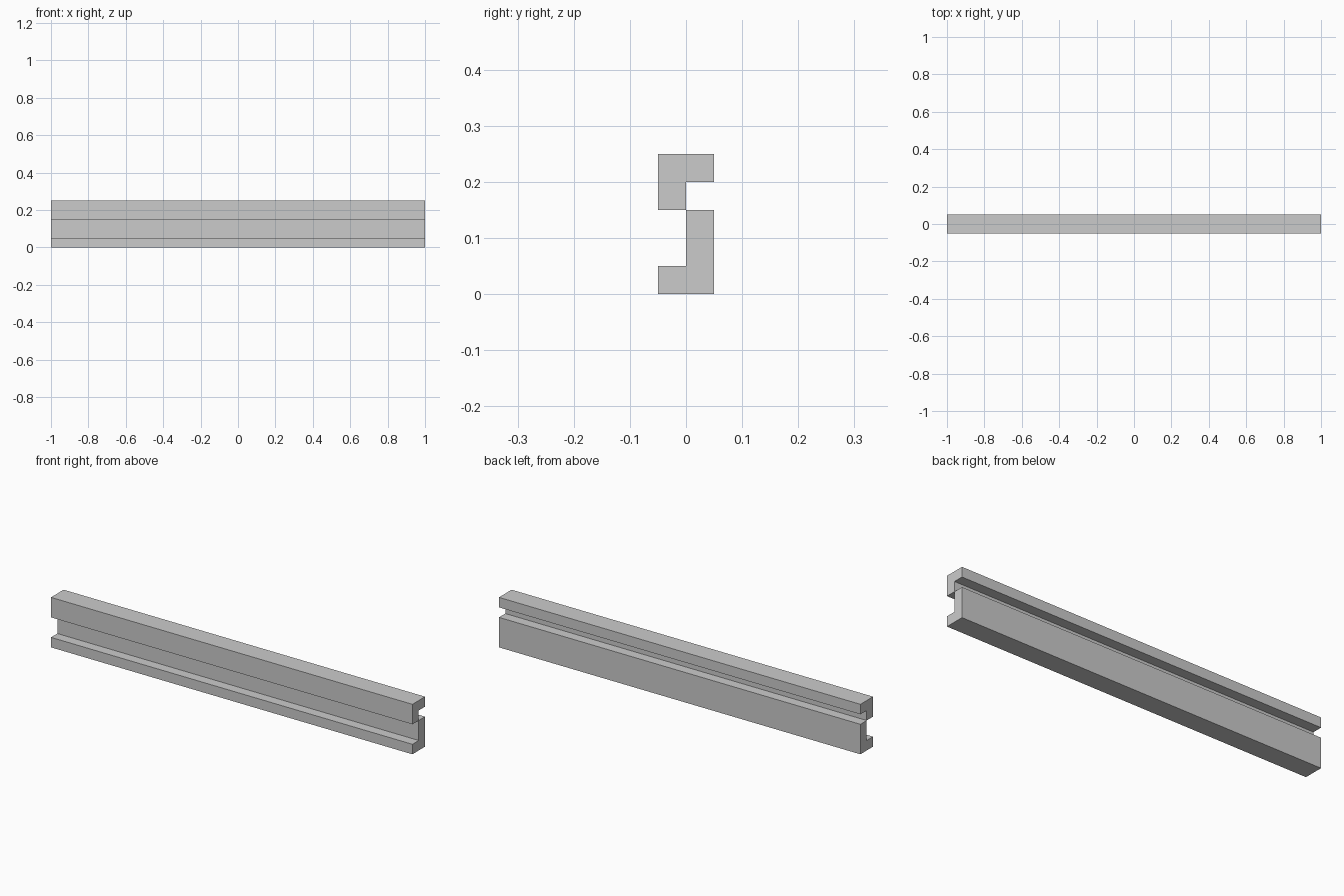
import bpy
import bmesh

if "Cube" in bpy.data.objects:
    bpy.data.objects.remove(bpy.data.objects["Cube"])

HALF_LENGTH = 1.0


def extrude_profile(name, profile):
    """Sweep a (y, z) cross-section along x."""
    bm = bmesh.new()
    face = bm.faces.new([bm.verts.new((-HALF_LENGTH, y, z)) for y, z in profile])
    swept = bmesh.ops.extrude_face_region(bm, geom=[face], use_keep_orig=True)
    verts = [v for v in swept["geom"] if isinstance(v, bmesh.types.BMVert)]
    bmesh.ops.translate(bm, verts=verts, vec=(2 * HALF_LENGTH, 0, 0))
    bmesh.ops.recalc_face_normals(bm, faces=bm.faces)
    mesh = bpy.data.meshes.new(name)
    bm.to_mesh(mesh)
    bm.free()
    obj = bpy.data.objects.new(name, mesh)
    bpy.context.collection.objects.link(obj)
    return obj


# Upper rail: cap with a front lip hanging down
extrude_profile("upper_rail", [
    (-0.05, 0.15), (0, 0.15), (0, 0.20), (0.05, 0.20), (0.05, 0.25), (-0.05, 0.25)])

# Lower rail: rear web with a foot reaching forward
extrude_profile("lower_rail", [
    (-0.05, 0), (0.05, 0), (0.05, 0.15), (0, 0.15), (0, 0.05), (-0.05, 0.05)])
